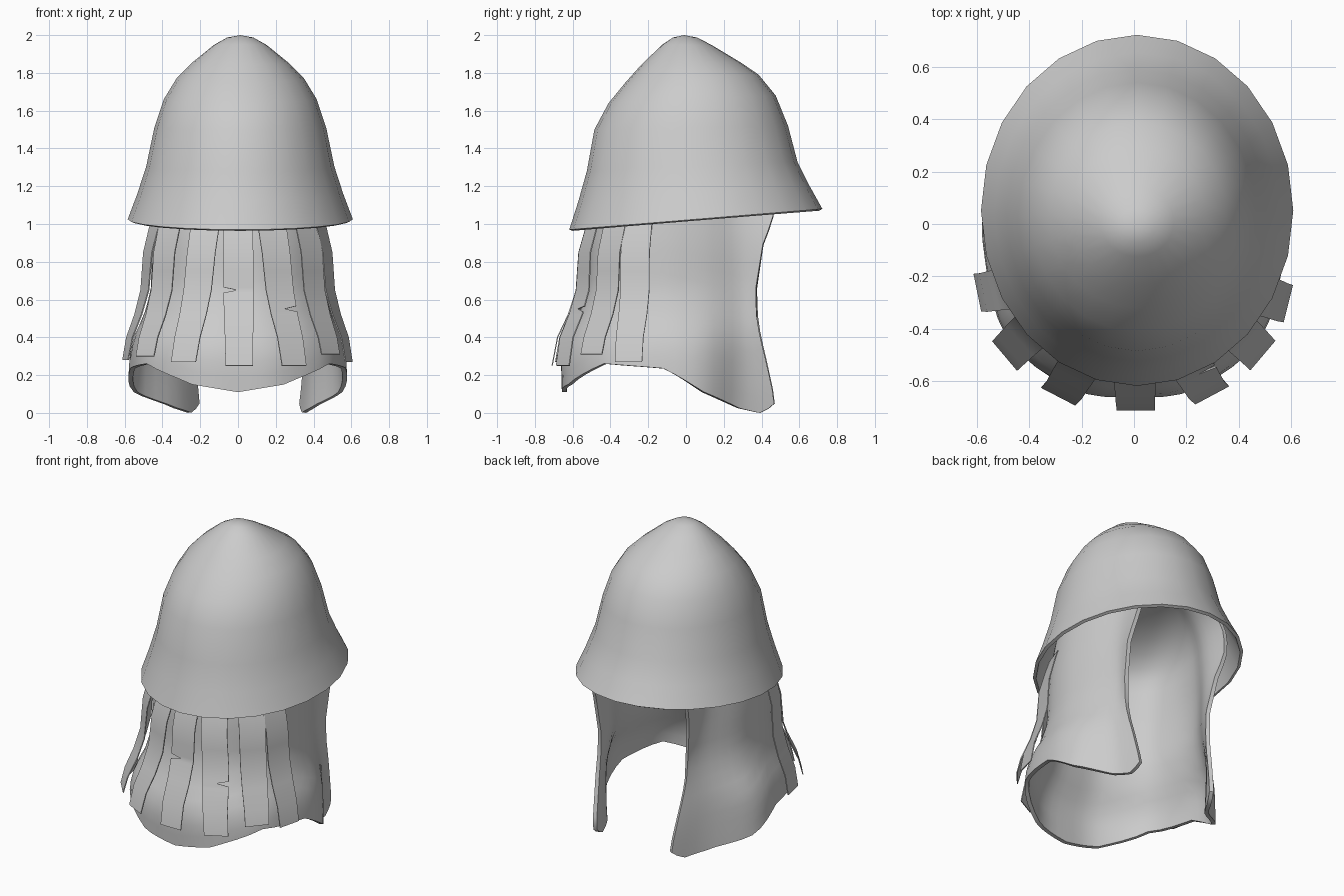
import bpy, bmesh, math
from mathutils import Vector

if "Cube" in bpy.data.objects:
    bpy.data.objects.remove(bpy.data.objects["Cube"])

cloth = bpy.data.materials.new("plain grey")
cloth.diffuse_color = (0.6, 0.6, 0.6, 1)
cloth.use_nodes = True
cloth.node_tree.nodes["Principled BSDF"].inputs["Base Color"].default_value = cloth.diffuse_color


def make(name, rows, closed=False, cap=None, thick=0.02, offset=0.0, angle=35):
    """Skin a list of point rows, thicken it and shade it smooth."""
    bm = bmesh.new()
    vs = [[bm.verts.new(p) for p in row] for row in rows]
    n = len(rows[0])
    for a, b in zip(vs, vs[1:]):
        for i in range(n if closed else n - 1):
            j = (i + 1) % n
            bm.faces.new((a[i], a[j], b[j], b[i]))
    if cap is not None:
        tip = bm.verts.new(cap)
        for i in range(n):
            bm.faces.new((vs[-1][i], vs[-1][(i + 1) % n], tip))
    mesh = bpy.data.meshes.new(name)
    bm.to_mesh(mesh)
    bm.free()
    mesh.materials.append(cloth)
    ob = bpy.data.objects.new(name, mesh)
    bpy.context.collection.objects.link(ob)
    mod = ob.modifiers.new("thickness", "SOLIDIFY")
    mod.thickness, mod.offset = thick, offset
    bpy.ops.object.select_all(action="DESELECT")
    ob.select_set(True)
    bpy.context.view_layer.objects.active = ob
    bpy.ops.object.modifier_apply(modifier="thickness")
    bpy.ops.object.shade_smooth_by_angle(angle=math.radians(angle))
    return ob


def lerp_table(table, x):
    """Linear lookup; each entry is (key, values...)."""
    x = min(max(x, table[0][0]), table[-1][0])
    for a, b in zip(table, table[1:]):
        if x <= b[0]:
            f = (x - a[0]) / (b[0] - a[0])
            return [p + (q - p) * f for p, q in zip(a[1:], b[1:])]


# Bell helmet: half width, front y, back y, front z, back z of each tilted ring
RINGS = [
    (0.596, -0.618, 0.722, 0.97, 1.08), (0.545, -0.57, 0.655, 1.12, 1.20),
    (0.498, -0.525, 0.59, 1.28, 1.33), (0.455, -0.485, 0.54, 1.50, 1.52),
    (0.405, -0.41, 0.475, 1.64, 1.68), (0.338, -0.32, 0.385, 1.75, 1.79),
    (0.26, -0.235, 0.29, 1.845, 1.855), (0.14, -0.125, 0.14, 1.95, 1.945),
    (0.07, -0.07, 0.06, 1.987, 1.987)]
rows = []
for hx, yf, yb, zf, zb in RINGS:
    row = []
    for i in range(24):
        a = math.tau * i / 24
        f = 0.5 + 0.5 * math.sin(a)
        row.append((0.012 + hx * math.cos(a), yf + (yb - yf) * f, zf + (zb - zf) * f))
    rows.append(row)
make("helmet", rows, closed=True, cap=(0.012, -0.01, 2.0), thick=0.02, offset=-1, angle=45)

# Veil cross-sections: z, half width, front y, back y, right edge x, left edge x
LEVELS = [
    (0.0, 0.56, -0.62, 0.47, 0.33, 0.21), (0.12, 0.565, -0.645, 0.455, 0.345, 0.22),
    (0.3, 0.555, -0.65, 0.415, 0.36, 0.24), (0.4, 0.535, -0.62, 0.39, 0.37, 0.25),
    (0.5, 0.485, -0.56, 0.375, 0.37, 0.26), (0.65, 0.445, -0.51, 0.37, 0.37, 0.265),
    (0.9, 0.44, -0.50, 0.41, 0.38, 0.30), (1.02, 0.43, -0.48, 0.46, 0.37, 0.325),
    (1.12, 0.42, -0.46, 0.47, 0.345, 0.32)]
HEM = [(0, 0.11), (0.167, 0.15), (0.333, 0.26), (0.5, 0.235), (0.667, 0.11),
       (0.833, 0.025), (0.92, 0.0), (1, 0.05)]
TOP = 1.12


def veil_point(t, z):
    """Point on the veil; t is 0 at the front and -1 / 1 at the back edges."""
    hx, yf, yb, xr, xl = lerp_table(LEVELS, z)

    def half(edge):
        return [(0.42 * hx, 0.95 * yf), (0.85 * hx, 0.66 * yf), (hx, -0.12),
                (0.96 * hx, 0.09), (0.4 * hx + 0.5 * edge, 0.28), (edge, yb)]

    pts = [(-x, y) for x, y in half(xl)[::-1]] + [(0, yf)] + half(xr)
    s = (t + 1) * 6
    i = min(max(int(s), 0), 11)
    f = s - i
    p = [Vector(pts[min(max(k, 0), 12)]) for k in range(i - 1, i + 3)]
    v = p[1] + 0.5 * f * (p[2] - p[0] + f * (2 * p[0] - 5 * p[1] + 4 * p[2] - p[3]
                          + f * (3 * (p[1] - p[2]) + p[3] - p[0])))
    return Vector((v.x, v.y, z))


# Veil: wraps front and sides, open at the back, domed over inside the helmet
ts = [i / 24 - 1 for i in range(49)]
rows = []
for r in range(15):
    row = []
    for t in ts:
        low = lerp_table(HEM, abs(t))[0]
        row.append(veil_point(t, low + (TOP - low) * r / 14))
    rows.append(row)
centre = Vector((0, 0.25, TOP))
for r in range(1, 8):
    a = math.radians(12.5 * r)
    for_row = []
    for t in ts:
        d = veil_point(t, TOP) - centre
        for_row.append(centre + Vector((d.x * math.cos(a) ** 0.8, d.y * math.cos(a),
                                        0.33 * math.sin(a))))
    rows.append(for_row)
make("veil", rows, thick=0.025, angle=60)

# Hanging strips: place along the veil at top and bottom, bottom z, tear height and side
STRIPS = [(-0.41, -0.43, 0.28, 0, 0), (-0.30, -0.31, 0.30, 0, 0),
          (-0.15, -0.185, 0.27, 0, 0), (0.0, 0.005, 0.25, 0.65, -1),
          (0.155, 0.19, 0.25, 0.55, 1), (0.30, 0.31, 0.31, 0, 0), (0.40, 0.41, 0.27, 0, 0)]
GAP = [(0.25, 0.06, 0.073), (0.4, 0.06, 0.075), (0.52, 0.07, 0.078), (0.65, 0.07, 0.08),
       (0.85, 0.06, 0.08), (0.98, 0.035, 0.08), (1.06, 0.02, 0.08)]
for k, (t_top, t_low, bottom, tear, side) in enumerate(STRIPS):
    heights = [bottom, 0.4, 0.52, 0.65, 0.75, 0.85, 0.98, 1.06]
    if tear:
        heights = sorted({*heights, tear - 0.015, tear, tear + 0.015})
    rows = []
    for z in heights:
        gap, half = lerp_table(GAP, z)
        t = lerp_table([(0.27, t_low), (0.95, t_top)], z)[0]
        along = (veil_point(t + 0.03, z) - veil_point(t - 0.03, z)).normalized()
        out = Vector((along.y, -along.x, 0))
        c = veil_point(t, z) + out * gap
        left = -0.1 if z == tear and side < 0 else -1
        right = 0.1 if z == tear and side > 0 else 1
        rows.append([c + along * half * left, c + along * half * right])
    make("strip_%d" % (k + 1), rows, thick=0.006)
